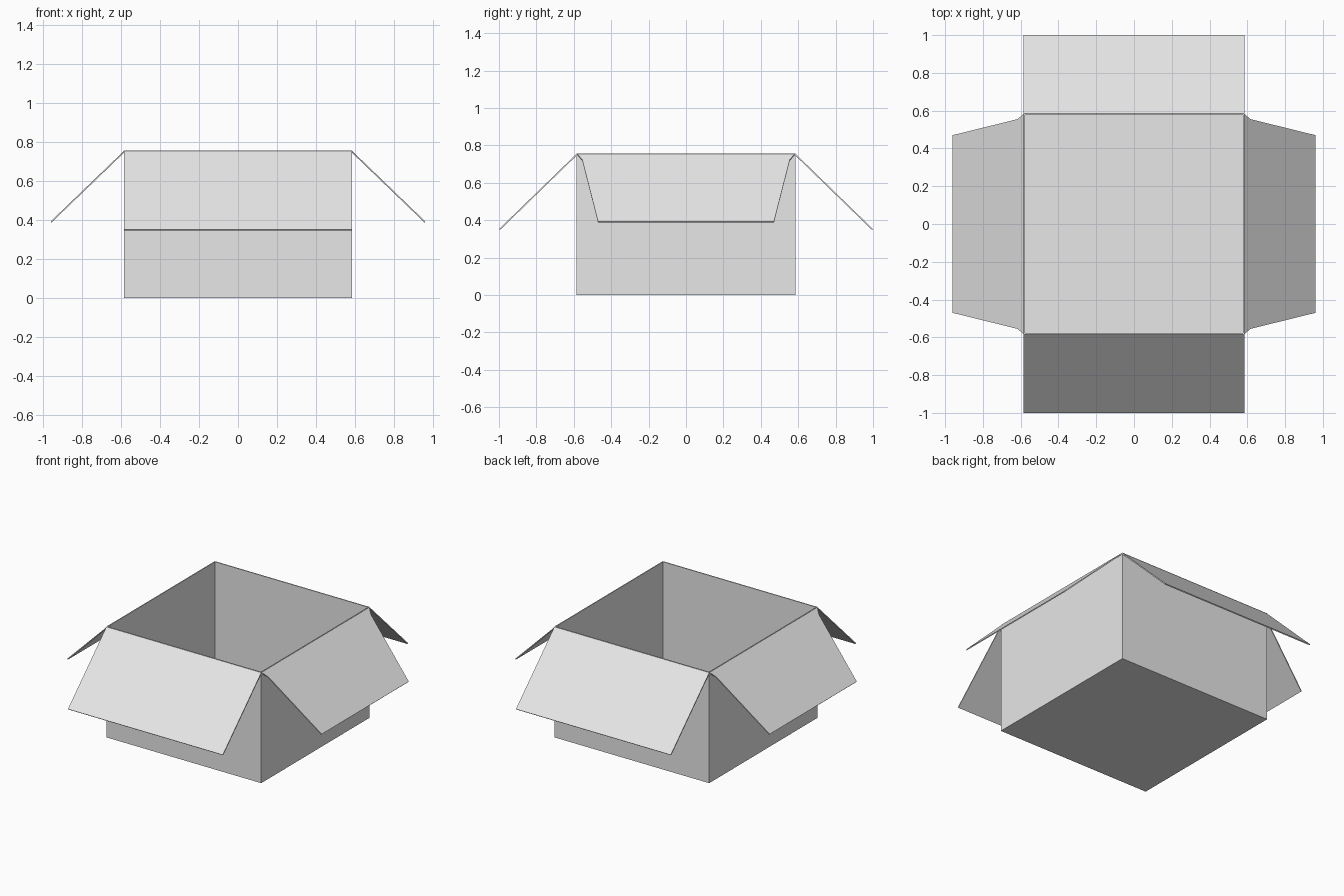
import bpy, bmesh, math
from mathutils import Matrix, Vector

if "Cube" in bpy.data.objects:
    bpy.data.objects.remove(bpy.data.objects["Cube"])

HALF, HEIGHT, THICK = 0.585, 0.757, 0.007

card = bpy.data.materials.new("grey_cardboard")
card.diffuse_color = (0.8, 0.8, 0.8, 1)
card.use_nodes = True
card.node_tree.nodes["Principled BSDF"].inputs["Base Color"].default_value = card.diffuse_color


def sheet_object(name, bm):
    """Turn a thin bmesh sheet into a solid cardboard part."""
    mesh = bpy.data.meshes.new(name)
    bm.to_mesh(mesh)
    bm.free()
    mesh.materials.append(card)
    obj = bpy.data.objects.new(name, mesh)
    bpy.context.collection.objects.link(obj)
    mod = obj.modifiers.new("thickness", 'SOLIDIFY')
    mod.thickness = THICK
    mod.offset = -1
    mod.use_even_offset = True
    bpy.ops.object.select_all(action='DESELECT')
    obj.select_set(True)
    bpy.context.view_layer.objects.active = obj
    bpy.ops.object.modifier_apply(modifier=mod.name)
    bpy.ops.object.shade_smooth_by_angle(angle=math.radians(30))
    return obj


def flap(name, outline, drop, angle):
    """Flap sloping down and outwards; outline is (outward, half width)."""
    start, end = outline[0][0], outline[-1][0]
    rot = Matrix.Rotation(angle, 4, 'Z')
    bm = bmesh.new()
    points = [(d, -w) for d, w in outline] + [(d, w) for d, w in reversed(outline)]
    verts = []
    for d, w in points:
        z = HEIGHT - drop * (d - start) / (end - start)
        verts.append(bm.verts.new(rot @ Vector((d, w, z))))
    bm.faces.new(verts)
    bm.normal_update()
    return sheet_object(name, bm)


# Open box body: floor and four walls
bm = bmesh.new()
bmesh.ops.create_cube(bm, size=1)
bmesh.ops.scale(bm, vec=(2 * HALF, 2 * HALF, HEIGHT), verts=bm.verts)
bmesh.ops.translate(bm, vec=(0, 0, HEIGHT / 2), verts=bm.verts)
bm.normal_update()
top = [f for f in bm.faces if f.normal.z > 0.9]
bmesh.ops.delete(bm, geom=top, context='FACES')
sheet_object("box_body", bm)

# Wide rectangular flaps at front and back, tapered flaps at the sides
wide = [(0.583, HALF), (1.0, HALF)]
tapered = [(0.583, HALF), (0.592, 0.576), (0.617, 0.555), (0.962, 0.47)]
flap("right_flap", tapered, 0.365, 0)
flap("back_flap", wide, 0.405, math.pi / 2)
flap("left_flap", tapered, 0.365, math.pi)
flap("front_flap", wide, 0.405, -math.pi / 2)
